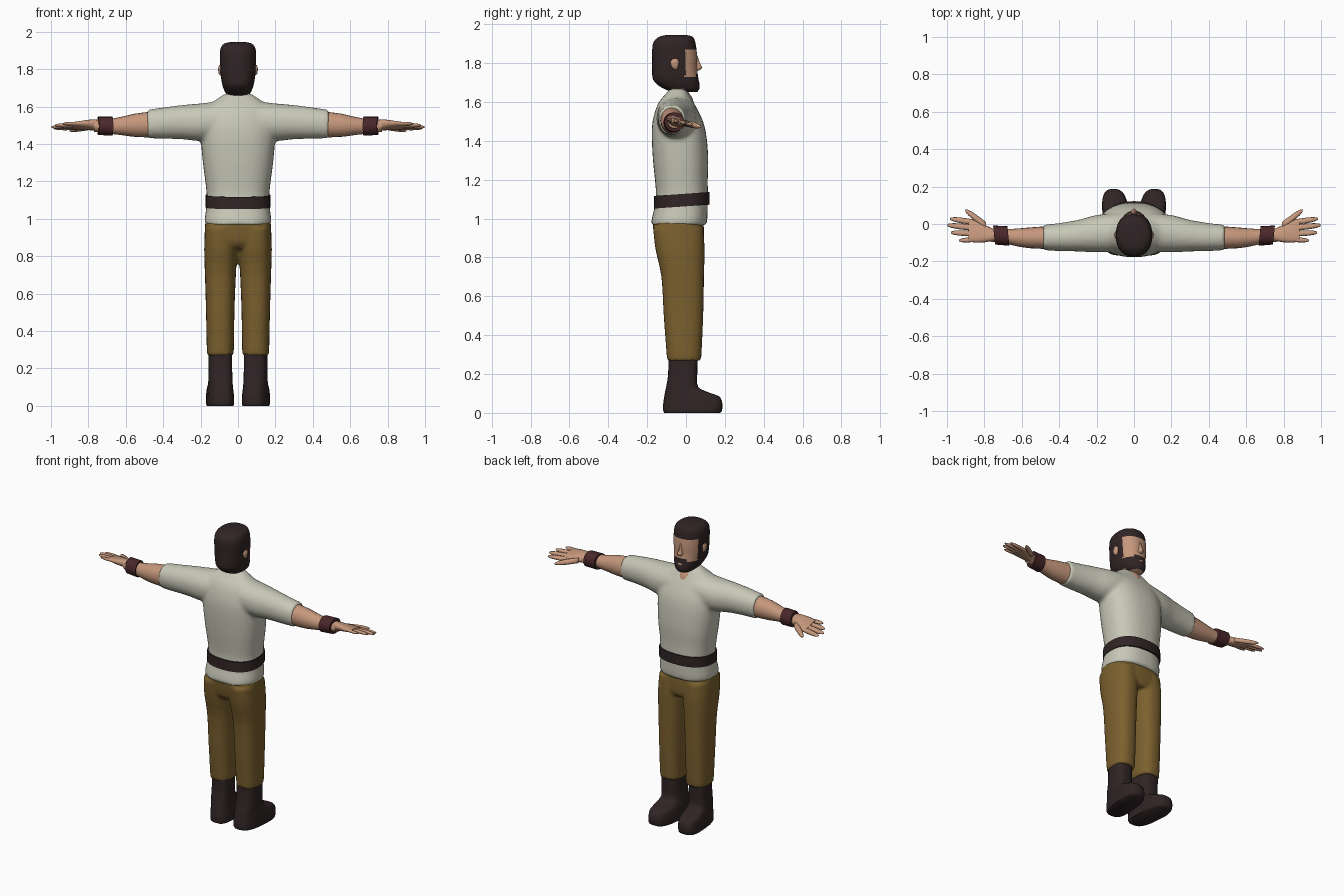
import bpy, bmesh, math
from mathutils import Vector


def material(name, r, g, b):
    m = bpy.data.materials.new(name)
    m.diffuse_color = (r, g, b, 1)
    return m


SHIRT = material("linen", 0.58, 0.58, 0.48)
TROUSER = material("ochre cloth", 0.20, 0.118, 0.028)
DARK = material("dark brown", 0.030, 0.018, 0.019)
BAND = material("red leather", 0.068, 0.020, 0.023)
SKIN = material("skin", 0.56, 0.31, 0.20)


def catmull(rows, steps):
    """Smoothly resample a list of number rows."""
    out = []
    for i in range(len(rows) - 1):
        p = [rows[max(0, min(len(rows) - 1, i + k))] for k in (-1, 0, 1, 2)]
        for s in range(steps):
            t = s / steps
            out.append([b + 0.5 * t * (c - a + t * (2 * a - 5 * b + 4 * c - d + t * (3 * (b - c) + d - a)))
                        for a, b, c, d in zip(*p)])
    return out + [list(rows[-1])]


def loft(bm, axis, rows, n=24, power=2.3, steps=3, sx=1):
    """Rows are (position on axis, a min, a max, b min, b max); rounded rings are joined and capped."""
    rings = []
    for t, a0, a1, b0, b1 in catmull(rows, steps):
        ring = []
        for k in range(n):
            c, s = math.cos(math.tau * k / n), math.sin(math.tau * k / n)
            a = (a0 + a1) / 2 + (a1 - a0) / 2 * math.copysign(abs(c) ** (2 / power), c)
            b = (b0 + b1) / 2 + (b1 - b0) / 2 * math.copysign(abs(s) ** (2 / power), s)
            x, y, z = (t, a, b) if axis == "x" else (a, b, t)
            ring.append(bm.verts.new((x * sx, y, z)))
        rings.append(ring)
    for r, q in zip(rings, rings[1:]):
        for k in range(n):
            bm.faces.new((r[k], r[(k + 1) % n], q[(k + 1) % n], q[k]))
    bm.faces.new(rings[0])
    bm.faces.new(rings[-1])


def finish(bm, name, mats, mirror=False, voxel=0, move=None, rule=None, angle=45):
    bmesh.ops.recalc_face_normals(bm, faces=bm.faces)
    if move:
        for v in bm.verts:
            v.co = move(v.co)
    if rule:
        for f in bm.faces:
            f.material_index = rule(f.calc_center_median())
    me = bpy.data.meshes.new(name)
    bm.to_mesh(me)
    bm.free()
    ob = bpy.data.objects.new(name, me)
    bpy.context.collection.objects.link(ob)
    for m in mats:
        me.materials.append(m)
    bpy.ops.object.select_all(action="DESELECT")
    ob.select_set(True)
    bpy.context.view_layer.objects.active = ob
    bpy.ops.object.shade_smooth_by_angle(angle=math.radians(angle))
    if mirror:
        ob.modifiers.new("Mirror", "MIRROR").use_mirror_merge = False
    if voxel:
        r = ob.modifiers.new("Blend", "REMESH")
        r.mode, r.voxel_size, r.use_smooth_shade = "VOXEL", voxel, True
        s = ob.modifiers.new("Soften", "SMOOTH")
        s.factor, s.iterations = 0.5, 3
    return ob


def part(name, axis, rows, mat, **kw):
    keys = ("n", "power", "steps")
    bm = bmesh.new()
    loft(bm, axis, rows, **{k: v for k, v in kw.items() if k in keys})
    return finish(bm, name, [mat], **{k: v for k, v in kw.items() if k not in keys})


# Shirt: torso blended with both sleeves
bm = bmesh.new()
torso = [(0.965, 0.176, -0.180, 0.105), (1.00, 0.178, -0.176, 0.110), (1.06, 0.170, -0.162, 0.112),
         (1.13, 0.168, -0.155, 0.113), (1.20, 0.175, -0.160, 0.112), (1.30, 0.188, -0.170, 0.115),
         (1.42, 0.198, -0.176, 0.106), (1.50, 0.195, -0.172, 0.088), (1.57, 0.180, -0.153, 0.055),
         (1.61, 0.155, -0.132, 0.032), (1.64, 0.112, -0.105, 0.015), (1.668, 0.072, -0.085, 0.000)]
loft(bm, "z", [(z, -w, w, a, b) for z, w, a, b in torso], n=32, power=2.4)
for side in (1, -1):
    loft(bm, "x", [(0.08, -0.150, 0.060, 1.42, 1.63), (0.20, -0.152, 0.048, 1.415, 1.617),
                   (0.30, -0.147, 0.022, 1.425, 1.608), (0.40, -0.145, 0.005, 1.428, 1.595),
                   (0.485, -0.140, -0.004, 1.43, 1.583)], power=2.1, sx=side)
finish(bm, "shirt", [SHIRT], voxel=0.012)

# Belt, a little higher at the front
part("belt", "z", [(1.063, -0.174, 0.174, -0.166, 0.122), (1.128, -0.173, 0.173, -0.164, 0.122)],
     DARK, n=32, power=2.4, steps=1, move=lambda v: Vector((v.x, v.y, v.z + 0.07 * v.y)))

# Trousers: hips blended with both legs
bm = bmesh.new()
loft(bm, "z", [(0.84, -0.12, 0.12, -0.13, 0.08), (0.88, -0.175, 0.175, -0.160, 0.094),
               (0.985, -0.175, 0.175, -0.172, 0.090)], n=32, power=2.5)
for side in (1, -1):
    loft(bm, "z", [(0.27, 0.026, 0.164, -0.098, 0.078), (0.30, 0.022, 0.167, -0.100, 0.080),
                   (0.50, 0.019, 0.171, -0.115, 0.089), (0.70, 0.011, 0.177, -0.127, 0.093),
                   (0.84, 0.002, 0.181, -0.157, 0.096), (0.95, 0.000, 0.176, -0.170, 0.090)],
         power=2.4, sx=side)
finish(bm, "trousers", [TROUSER], voxel=0.010)

# Boots, toes turned slightly outward
part("boots", "z", [(0.0, 0.026, 0.160, -0.112, 0.175), (0.012, 0.022, 0.164, -0.117, 0.185),
                    (0.05, 0.022, 0.164, -0.117, 0.187), (0.085, 0.026, 0.162, -0.112, 0.170),
                    (0.108, 0.030, 0.160, -0.108, 0.110), (0.135, 0.032, 0.159, -0.102, 0.062),
                    (0.20, 0.034, 0.158, -0.092, 0.058), (0.30, 0.034, 0.158, -0.090, 0.062)],
     DARK, power=2.9, mirror=True, angle=60,
     move=lambda v: Vector((v.x + 0.09 * v.y, v.y, v.z)))

# Forearms and wristbands
part("forearms", "x", [(0.44, -0.134, -0.010, 1.434, 1.576), (0.55, -0.130, -0.018, 1.438, 1.562),
                       (0.62, -0.120, -0.024, 1.447, 1.546), (0.70, -0.102, -0.028, 1.456, 1.531),
                       (0.77, -0.094, -0.022, 1.465, 1.527)], SKIN, n=20, power=2, mirror=True)
part("wristbands", "x", [(0.672, -0.116, -0.012, 1.444, 1.546), (0.748, -0.110, -0.008, 1.448, 1.546)],
     BAND, n=20, power=2.1, steps=1, mirror=True,
     move=lambda v: Vector((v.x + 0.1 * (v.y + 0.06), v.y, v.z)))

# Hands: palm, four fingers and thumb, tilted down toward the thumb
bm = bmesh.new()
loft(bm, "x", [(0.755, -0.090, -0.024, 1.468, 1.526), (0.80, -0.098, -0.004, 1.474, 1.524),
               (0.85, -0.099, 0.020, 1.480, 1.517), (0.885, -0.092, 0.022, 1.486, 1.512)], n=16, power=2.3)
digits = [(0.86, 0.010, 0.984, 0.028, 0.015), (0.86, -0.020, 0.998, -0.006, 0.016),
          (0.86, -0.051, 0.978, -0.046, 0.015), (0.85, -0.083, 0.935, -0.088, 0.013),
          (0.79, -0.010, 0.902, 0.073, 0.020)]
for x0, y0, x1, y1, r in digits:
    rows = []
    for t, k in ((0, 1), (0.5, 1), (0.85, 0.75), (1, 0.3)):
        x, y = x0 + (x1 - x0) * t, y0 + (y1 - y0) * t
        rows.append((x, y - r * k, y + r * k, 1.498 - 0.8 * r * k, 1.498 + 0.8 * r * k))
    loft(bm, "x", rows, n=8, power=2, steps=2)
finish(bm, "hands", [SKIN], mirror=True, angle=60,
       move=lambda v: Vector((v.x, v.y, v.z - 0.22 * (v.y + 0.04))))

# Neck, showing at the open collar
part("neck", "z", [(1.58, -0.060, 0.060, -0.090, 0.046), (1.625, -0.060, 0.060, -0.090, 0.030),
                   (1.655, -0.062, 0.062, -0.084, 0.012), (1.72, -0.060, 0.060, -0.090, 0.010)],
     SKIN, power=2)


# Head: hair and beard around the face
def face_rule(c):
    beard_top = 1.74 if abs(c.x) < 0.04 else 1.724
    face = c.y > -0.005 and beard_top < c.z < 1.868
    lip = c.y > 0.03 and abs(c.x) < 0.016 and 1.703 < c.z < 1.713
    chin_gap = c.z < 1.672 and c.y < -0.005 and c.y > -0.075
    return 1 if face or lip or chin_gap else 0


bm = bmesh.new()
head = [(1.652, 0.042, -0.070, 0.058), (1.667, 0.062, -0.112, 0.068), (1.69, 0.075, -0.148, 0.070),
        (1.72, 0.085, -0.171, 0.064), (1.77, 0.092, -0.174, 0.058), (1.82, 0.095, -0.174, 0.058),
        (1.87, 0.097, -0.174, 0.054), (1.91, 0.093, -0.166, 0.047), (1.935, 0.076, -0.138, 0.034),
        (1.945, 0.040, -0.100, 0.000)]
loft(bm, "z", [(z, -w, w, a, b) for z, w, a, b in head], n=56, power=2.3, steps=6)
finish(bm, "head", [DARK, SKIN], rule=face_rule, angle=60)

# Nose and ears
part("nose", "z", [(1.84, -0.007, 0.007, 0.03, 0.058), (1.795, -0.012, 0.012, 0.03, 0.074),
                   (1.774, -0.017, 0.017, 0.03, 0.083), (1.762, -0.011, 0.011, 0.03, 0.066)],
     SKIN, n=12, power=2)
part("ears", "z", [(1.767, 0.085, 0.095, -0.062, -0.046), (1.78, 0.080, 0.104, -0.074, -0.040),
                   (1.805, 0.080, 0.106, -0.081, -0.036), (1.822, 0.085, 0.100, -0.070, -0.042)],
     SKIN, n=12, power=2, mirror=True)
